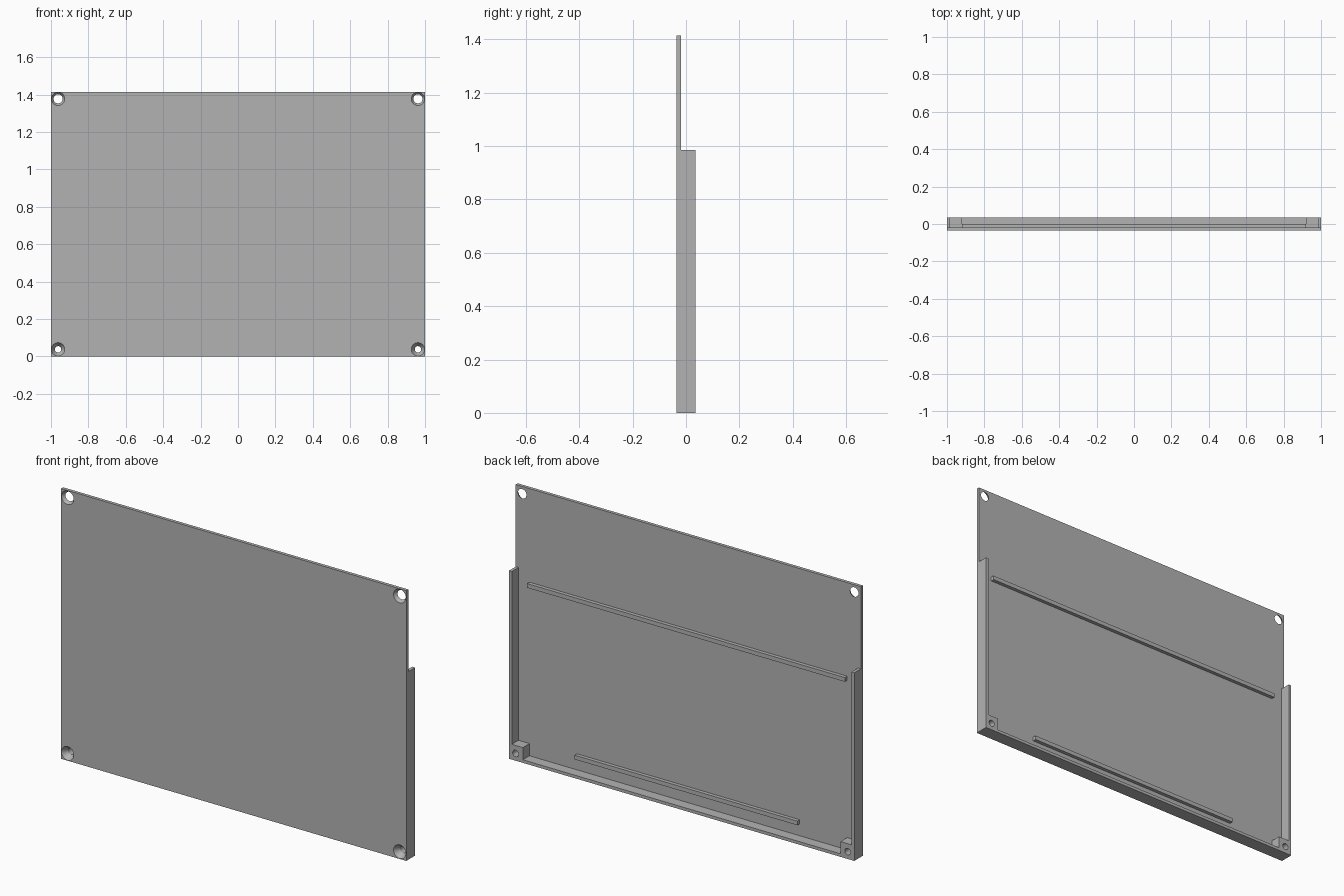
import bpy
import bmesh
from mathutils import Matrix, Vector

old = bpy.data.objects.get("Cube")
if old:
    bpy.data.objects.remove(old, do_unlink=True)

# Main dimensions
HEIGHT = 1.415
FRONT, BACK = -0.036, 0.036
PANEL_BACK = -0.019
WALL = 0.016
WALL_TOP = 0.985
BLOCK = 0.08
HOLE_INSET = 0.038

grey = bpy.data.materials.new("grey plastic")
grey.use_nodes = True
colour = (0.45, 0.45, 0.45, 1)
grey.diffuse_color = colour
grey.node_tree.nodes["Principled BSDF"].inputs["Base Color"].default_value = colour


def finish(name, bm):
    mesh = bpy.data.meshes.new(name)
    bm.to_mesh(mesh)
    bm.free()
    mesh.materials.append(grey)
    obj = bpy.data.objects.new(name, mesh)
    bpy.context.collection.objects.link(obj)
    return obj


def box(name, x, y, z):
    """Box from (min, max) ranges on each axis."""
    bm = bmesh.new()
    bmesh.ops.create_cube(bm, size=1)
    low, high = Vector((x[0], y[0], z[0])), Vector((x[1], y[1], z[1]))
    for v in bm.verts:
        v.co = (low + high) / 2 + v.co * (high - low)
    return finish(name, bm)


def screw_cutter(x, z):
    """Countersunk hole: a cone narrowing from the front into a straight bore."""
    profile = [(0.037, FRONT - 0.002), (0.017, FRONT + 0.028), (0.017, BACK + 0.02)]
    bm = bmesh.new()
    rings = []
    for radius, y in profile:
        place = Matrix.Translation((x, y, z)) @ Matrix.Rotation(1.5707963, 4, "X")
        ring = bmesh.ops.create_circle(bm, segments=32, radius=radius, matrix=place)
        rings.append(ring["verts"])
    for a, b in zip(rings, rings[1:]):
        for i in range(32):
            j = (i + 1) % 32
            bm.faces.new((a[i], a[j], b[j], b[i]))
    bm.faces.new(rings[0])
    bm.faces.new(rings[-1])
    bmesh.ops.recalc_face_normals(bm, faces=bm.faces)
    cutter = finish("screw_cutter", bm)
    cutter.hide_render = True
    return cutter


def combine(target, tool, operation):
    mod = target.modifiers.new("combine", "BOOLEAN")
    mod.operation = operation
    mod.solver = "EXACT"
    mod.object = tool
    bpy.context.view_layer.objects.active = target
    bpy.ops.object.modifier_apply(modifier=mod.name)
    bpy.data.objects.remove(tool, do_unlink=True)


# Shell: front panel with a floor, two side walls and two screw blocks
shell = box("panel_shell", (-1, 1), (FRONT, PANEL_BACK), (0, HEIGHT))
depth = (FRONT, BACK)
combine(shell, box("floor_wall", (-1, 1), depth, (0, WALL)), "UNION")
for side in (-1, 1):
    wall_x = sorted((side, side * (1 - WALL)))
    block_x = sorted((side, side * (1 - BLOCK)))
    combine(shell, box("side_wall", wall_x, depth, (0, WALL_TOP)), "UNION")
    combine(shell, box("screw_block", block_x, depth, (0, BLOCK)), "UNION")

# Countersunk screw holes in the four corners
for x in (-1 + HOLE_INSET, 1 - HOLE_INSET):
    for z in (HOLE_INSET, HEIGHT - HOLE_INSET):
        combine(shell, screw_cutter(x, z), "DIFFERENCE")

bpy.ops.object.select_all(action="DESELECT")
shell.select_set(True)
bpy.context.view_layer.objects.active = shell
bpy.ops.object.shade_smooth_by_angle(angle=0.5)

# Locating ribs on the back of the panel
rib_depth = (PANEL_BACK, 0.0)
box("upper_rib", (-0.92, 0.92), rib_depth, (0.903, 0.925))
box("lower_rib", (-0.645, 0.645), rib_depth, (0.078, 0.1))
